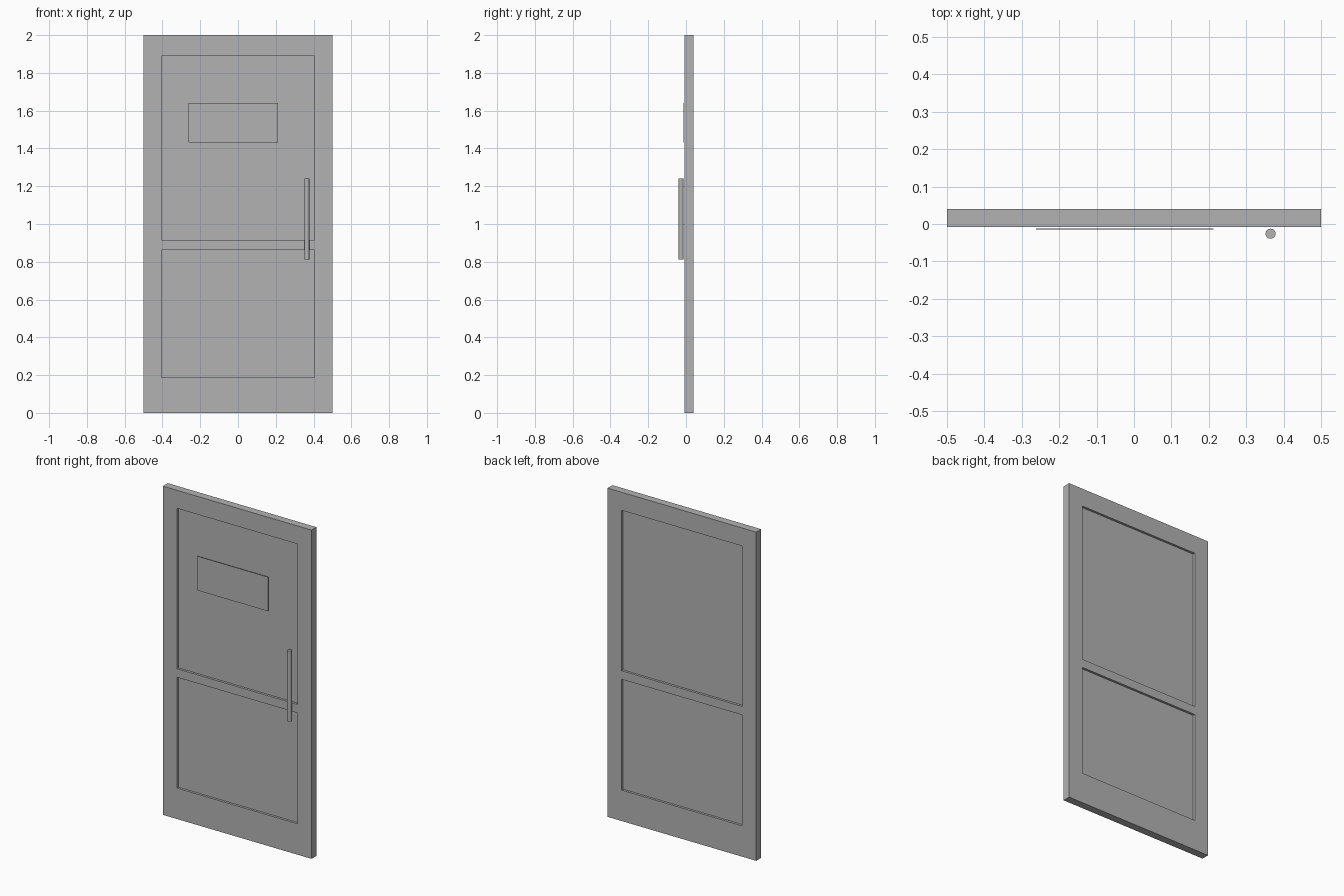
import bpy
from mathutils import Vector

cube = bpy.data.objects.get("Cube")
if cube:
    bpy.data.objects.remove(cube, do_unlink=True)

# Single grey finish
grey = bpy.data.materials.new("plain grey")
grey.use_nodes = True
colour = (0.45, 0.45, 0.45, 1)
grey.diffuse_color = colour
grey.node_tree.nodes["Principled BSDF"].inputs["Base Color"].default_value = colour


def box(name, low, high):
    """Add a box spanning two opposite corners."""
    low, high = Vector(low), Vector(high)
    bpy.ops.mesh.primitive_cube_add(size=1, location=(low + high) / 2)
    obj = bpy.context.object
    obj.name = name
    obj.scale = high - low
    bpy.ops.object.transform_apply(location=False, rotation=False, scale=True)
    obj.data.materials.append(grey)
    return obj


FRONT, BACK, RECESS = -0.0075, 0.0395, 0.014
PANEL_X = 0.405
PANELS = {"lower": (0.188, 0.862), "upper": (0.914, 1.89)}

# Door slab with a recessed pair of panels on each face
door = box("door_slab", (-0.5, FRONT, 0), (0.5, BACK, 2))
for level, (bottom, top) in PANELS.items():
    for side, y0, y1 in (("front", FRONT - 0.05, FRONT + RECESS),
                         ("back", BACK - RECESS, BACK + 0.05)):
        cutter = box(f"{level}_{side}_recess_cutter",
                     (-PANEL_X, y0, bottom), (PANEL_X, y1, top))
        cutter.hide_render = True
        cutter.hide_set(True)
        cutter.display_type = "WIRE"
        cut = door.modifiers.new(f"{level} {side} recess", "BOOLEAN")
        cut.operation = "DIFFERENCE"
        cut.solver = "EXACT"
        cut.object = cutter

# Apply the recesses, then drop the cutters
bpy.ops.object.select_all(action="DESELECT")
bpy.context.view_layer.objects.active = door
door.select_set(True)
for cut in list(door.modifiers):
    cutter = cut.object
    bpy.ops.object.modifier_apply(modifier=cut.name)
    bpy.data.objects.remove(cutter, do_unlink=True)

# Thin name plate in front of the upper panel
box("name_plate", (-0.262, -0.015, 1.432), (0.213, -0.012, 1.64))

# Round vertical pull bar
bpy.ops.mesh.primitive_cylinder_add(vertices=16, radius=0.0135, depth=0.428,
                                    location=(0.365, -0.026, 1.026))
handle = bpy.context.object
handle.name = "pull_handle"
handle.data.materials.append(grey)
